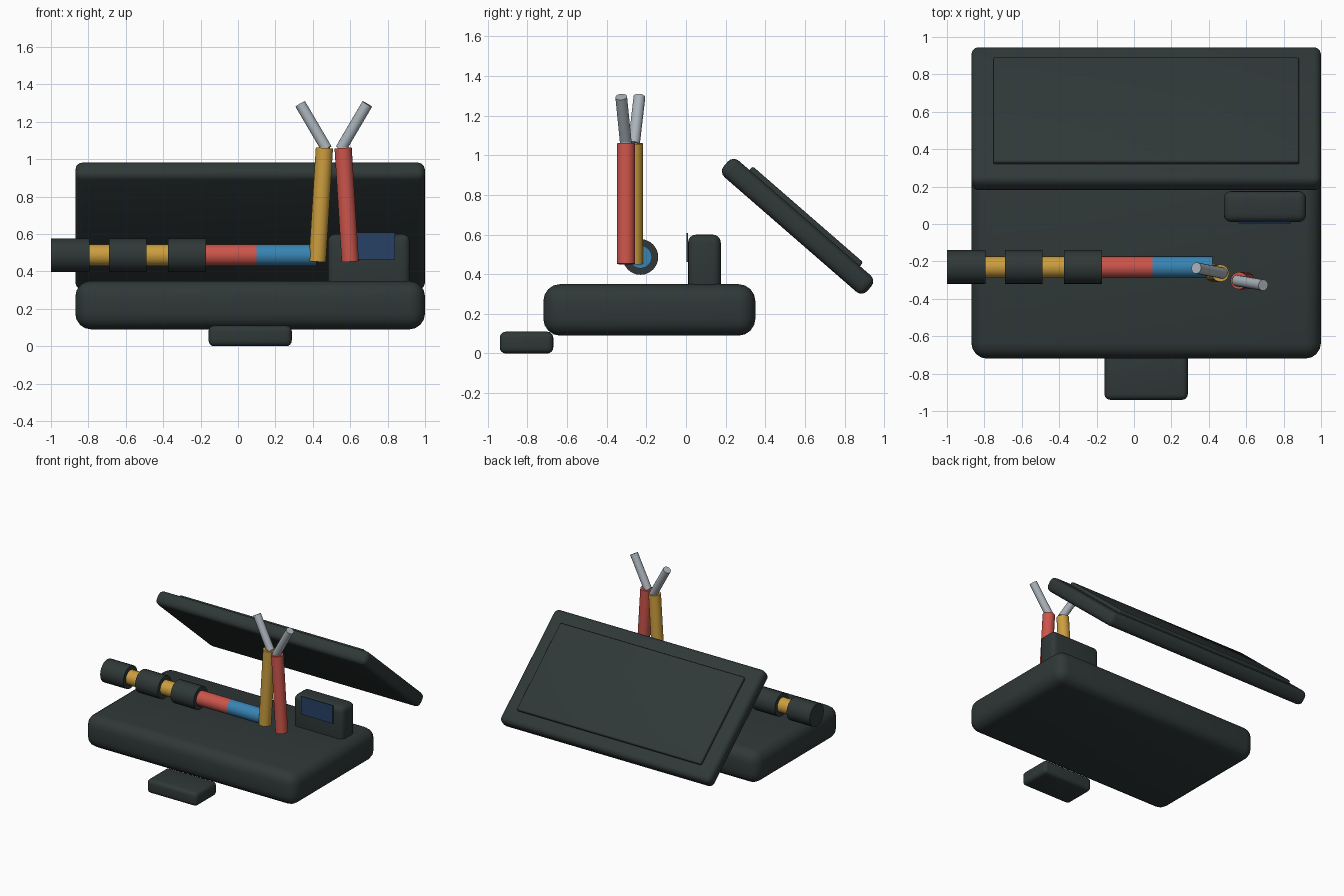
import bpy
import math
from mathutils import Vector

cube = bpy.data.objects.get("Cube")
if cube:
    bpy.data.objects.remove(cube, do_unlink=True)


def material(name, rgb):
    m = bpy.data.materials.new(name)
    m.use_nodes = True
    m.diffuse_color = (*rgb, 1)
    m.node_tree.nodes["Principled BSDF"].inputs["Base Color"].default_value = (*rgb, 1)
    return m


DARK = material("dark_slate", (0.029, 0.039, 0.039))
RED = material("red", (0.60, 0.09, 0.07))
YELLOW = material("mustard", (0.60, 0.34, 0.05))
BLUE = material("blue", (0.04, 0.23, 0.45))
STEEL = material("steel", (0.40, 0.45, 0.49))
NAVY = material("navy_glass", (0.02, 0.052, 0.125))


def finish(obj, name, mat):
    obj.name = name
    obj.data.materials.append(mat)
    bpy.ops.object.shade_smooth_by_angle(angle=math.radians(35))
    return obj


def box(name, centre, size, mat, bevel=0.0, tilt=0.0):
    """Box with rounded edges, tilted about x."""
    bpy.ops.mesh.primitive_cube_add(size=1, location=centre, rotation=(tilt, 0, 0))
    obj = bpy.context.object
    obj.scale = size
    bpy.ops.object.transform_apply(location=False, rotation=False, scale=True)
    if bevel:
        mod = obj.modifiers.new("round", "BEVEL")
        mod.width = bevel
        mod.segments = 4
        bpy.ops.object.modifier_apply(modifier=mod.name)
    return finish(obj, name, mat)


def rod(name, start, end, radius, mat, sides=24):
    """Straight cylinder between two points."""
    a, b = Vector(start), Vector(end)
    axis = b - a
    bpy.ops.mesh.primitive_cylinder_add(vertices=sides, radius=radius,
                                        depth=axis.length, location=(a + b) / 2)
    obj = bpy.context.object
    obj.rotation_euler = axis.to_track_quat("Z", "Y").to_euler()
    return finish(obj, name, mat)


# Case body and front latch
MID = 0.065
box("case_body", (MID, -0.185, 0.22), (1.87, 1.07, 0.26), DARK, 0.085)
box("front_latch", (MID, -0.805, 0.055), (0.445, 0.27, 0.11), DARK, 0.03)

# Tilted lid with a raised panel on its upper face
TILT = math.radians(-41)
lid_centre = Vector((MID, 0.563, 0.642))
normal = Vector((0, -math.sin(TILT), math.cos(TILT)))
box("lid", lid_centre, (1.87, 0.96, 0.11), DARK, 0.04, TILT)
box("lid_panel", lid_centre + normal * 0.06, (1.635, 0.74, 0.04), DARK, 0.012, TILT)

# Meter block with its display plate
box("meter", (0.70, 0.093, 0.45), (0.44, 0.165, 0.30), DARK, 0.04)
box("meter_display", (0.70, 0.006, 0.535), (0.28, 0.009, 0.145), NAVY)

# Horizontal probe: coloured shaft with dark grips
PY, PZ = -0.23, 0.487
for name, x0, x1, mat in (("shaft_yellow", -0.90, -0.30, YELLOW),
                          ("shaft_red", -0.30, 0.10, RED),
                          ("shaft_blue", 0.10, 0.42, BLUE)):
    rod(name, (x0, PY, PZ), (x1, PY, PZ), 0.058, mat)
for i, (x0, x1) in enumerate(((-1.0, -0.795), (-0.69, -0.49), (-0.375, -0.17))):
    rod(f"grip_{i + 1}", (x0, PY, PZ), (x1, PY, PZ), 0.09, DARK)

# Upright pliers: two handles with steel cores and splayed jaws
for side, mat, y, tip_y, s in (("right", YELLOW, -0.263, -0.235, -1),
                               ("left", RED, -0.303, -0.327, 1)):
    def px(offset):
        return 0.512 + s * offset
    foot, top = (px(0.088), y, 0.452), (px(0.050), y, 1.06)
    rod(f"handle_{side}", foot, top, 0.046, mat)
    rod(f"handle_core_{side}", (px(0.053), y, 1.0), (px(0.050), y, 1.064), 0.03, STEEL)
    rod(f"jaw_{side}", (px(0.038), y, 1.055), (px(0.179), tip_y, 1.295), 0.03, STEEL, 16)
